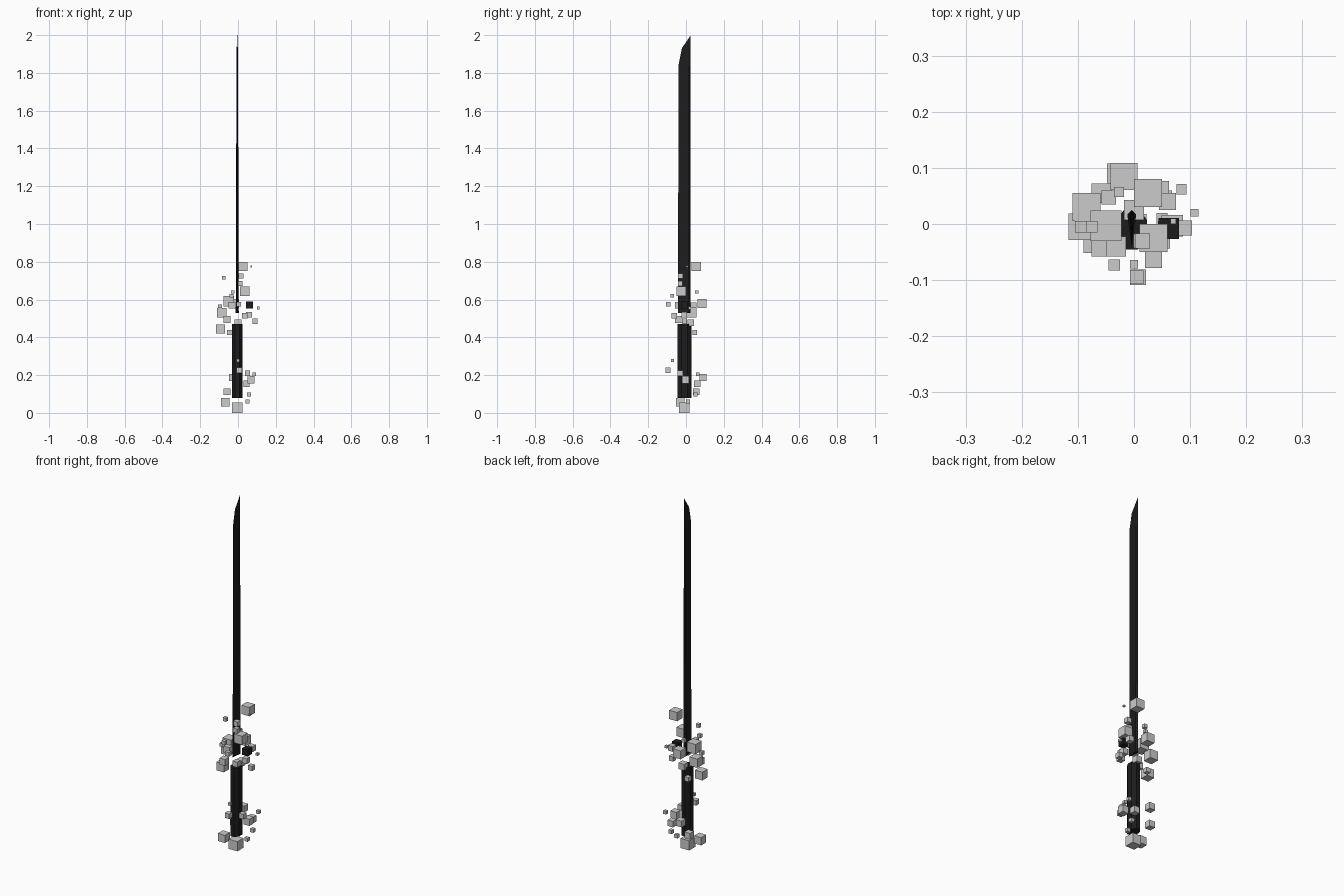
import bpy, bmesh, math
from mathutils import Matrix

black = bpy.data.materials.new("black")
black.diffuse_color = (0.012, 0.012, 0.012, 1)


def finish(bm, name, mat=None):
    bmesh.ops.recalc_face_normals(bm, faces=bm.faces[:])
    mesh = bpy.data.meshes.new(name)
    bm.to_mesh(mesh)
    bm.free()
    obj = bpy.data.objects.new(name, mesh)
    bpy.context.collection.objects.link(obj)
    if mat:
        mesh.materials.append(mat)
    return obj


def cubes(name, specs, mat=None):
    bm = bmesh.new()
    for x, y, z, s in specs:
        bmesh.ops.create_cube(bm, size=s, matrix=Matrix.Translation((x, y, z)))
    return finish(bm, name, mat)


# Blade: thick spine at the back, sharp edge at the front, slanted point
CX = -0.004
bm = bmesh.new()
rings = []
for z, edge, spine, half in [(0.53, -0.042, 0.025, 0.008), (1.84, -0.040, 0.025, 0.004),
                             (1.93, -0.022, 0.025, 0.003)]:
    rings.append([bm.verts.new(p) for p in
                  [(CX, edge, z), (CX + half, spine - 0.008, z), (CX, spine, z),
                   (CX - half, spine - 0.008, z)]])
tip = bm.verts.new((CX, 0.025, 2.0))
for lo, hi in zip(rings, rings[1:]):
    for i in range(4):
        j = (i + 1) % 4
        bm.faces.new((lo[i], lo[j], hi[j], hi[i]))
for i in range(4):
    bm.faces.new((rings[-1][i], rings[-1][(i + 1) % 4], tip))
bm.faces.new(rings[0])
finish(bm, "blade", black)

# Grip: flat-sided octagonal bar
bm = bmesh.new()
r = 1 / math.cos(math.pi / 8)
bmesh.ops.create_cone(
    bm, cap_ends=True, segments=8, radius1=r, radius2=r, depth=0.39,
    matrix=Matrix.Translation((CX, -0.008, 0.275)) @ Matrix.Diagonal((0.027, 0.037, 1, 1))
    @ Matrix.Rotation(math.pi / 8, 4, 'Z'))
finish(bm, "grip", black)

# Guard: floating cubes around the base of the blade (x, y, z, size)
cubes("guard_cubes", [
    (0.025, 0.055, 0.775, 0.050), (0.070, 0.005, 0.775, 0.010),
    (-0.075, -0.005, 0.715, 0.020), (0.015, -0.030, 0.725, 0.027),
    (0.012, -0.030, 0.685, 0.025), (0.035, -0.025, 0.645, 0.050),
    (-0.027, 0.057, 0.640, 0.018), (-0.050, -0.003, 0.590, 0.055),
    (-0.032, -0.040, 0.570, 0.036), (-0.095, -0.005, 0.565, 0.020),
    (0.060, 0.040, 0.570, 0.030), (-0.018, 0.085, 0.580, 0.048),
    (0.108, 0.020, 0.555, 0.014), (-0.085, 0.030, 0.530, 0.050),
    (0.035, -0.063, 0.515, 0.030), (0.058, -0.010, 0.520, 0.030),
    (0.090, -0.007, 0.485, 0.027), (-0.058, -0.040, 0.495, 0.036),
    (-0.093, -0.005, 0.445, 0.047), (-0.045, 0.047, 0.425, 0.025),
    (0.000, 0.025, 0.478, 0.035), (0.005, -0.095, 0.575, 0.024),
    (-0.035, -0.073, 0.620, 0.020),
])
cubes("dark_guard_cube", [(0.062, -0.008, 0.570, 0.037)], black)

# Pommel: floating cubes around the bottom of the grip
cubes("pommel_cubes", [
    (-0.005, -0.010, 0.028, 0.055), (-0.068, -0.030, 0.057, 0.044),
    (-0.058, 0.055, 0.112, 0.035), (0.050, 0.010, 0.060, 0.020),
    (0.058, 0.050, 0.098, 0.020), (0.068, -0.003, 0.175, 0.038),
    (0.085, 0.062, 0.205, 0.018), (0.007, -0.095, 0.225, 0.028),
    (0.000, -0.072, 0.278, 0.015), (0.050, -0.030, 0.210, 0.028),
    (-0.030, 0.090, 0.188, 0.036), (0.045, 0.060, 0.155, 0.034),
])
